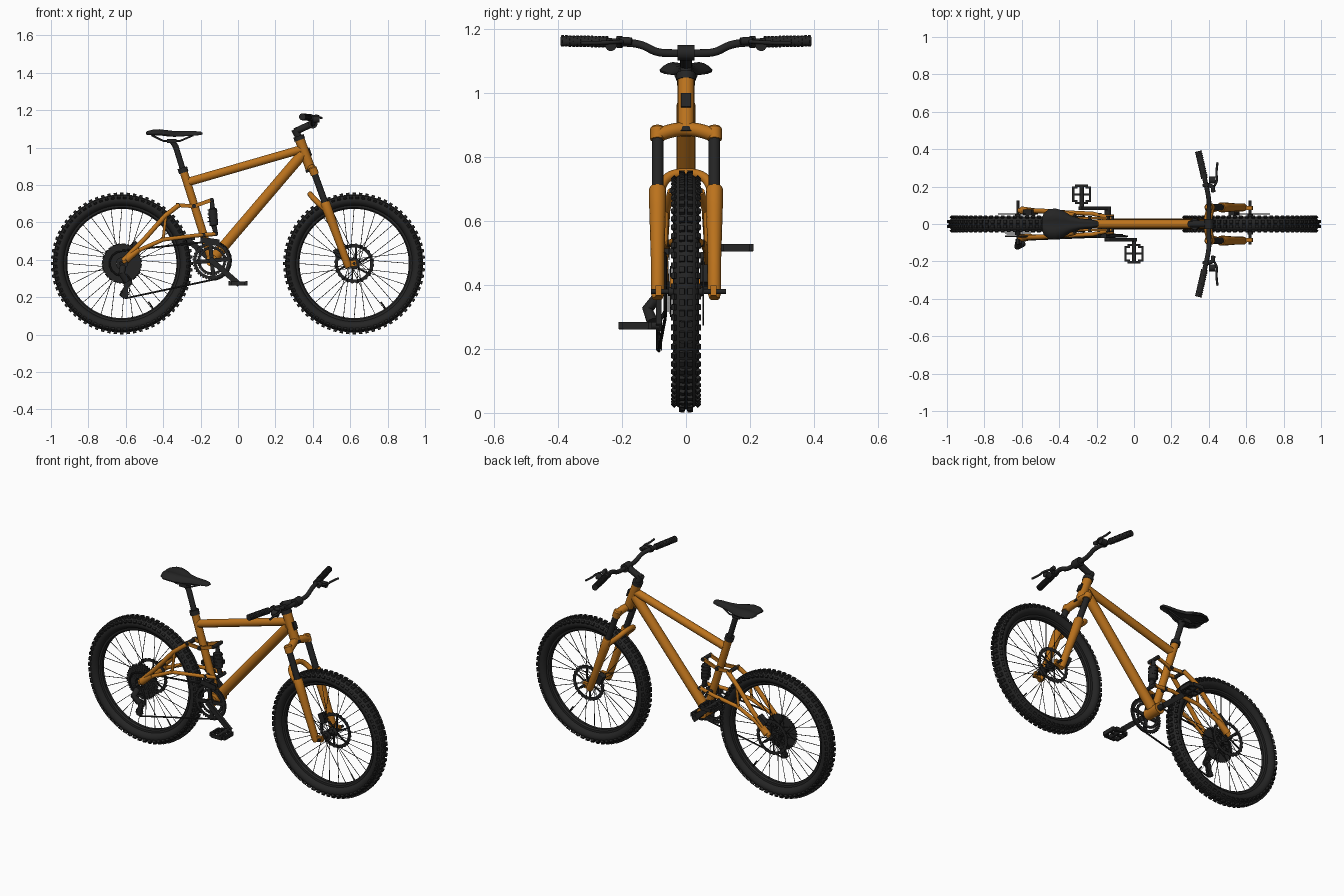
import bpy, bmesh
from math import pi, sin, cos, exp, radians, atan2, hypot
from mathutils import Matrix, Vector

if "Cube" in bpy.data.objects:
    bpy.data.objects.remove(bpy.data.objects["Cube"])


def material(name, c):
    m = bpy.data.materials.new(name)
    m.diffuse_color = (*c, 1)
    m.use_nodes = True
    m.node_tree.nodes["Principled BSDF"].inputs["Base Color"].default_value = m.diffuse_color
    return m


ORANGE = material("orange_paint", (0.50, 0.17, 0.012))
BLACK = material("black", (0.018, 0.018, 0.018))
T = Matrix.Translation
HUB_Z, RX, FX = 0.38, -0.621, 0.621


def add(name, mesh, mat):
    mesh.materials.clear()
    mesh.materials.append(mat)
    o = bpy.data.objects.new(name, mesh)
    bpy.context.collection.objects.link(o)
    return o


def from_bm(name, bm, mat):
    bmesh.ops.recalc_face_normals(bm, faces=bm.faces)
    me = bpy.data.meshes.new(name)
    bm.to_mesh(me)
    bm.free()
    return add(name, me, mat)


def tubes(name, paths, r, mat, radii=None, smooth=False, res=5):
    """Round tubes along several paths, joined in one mesh."""
    cu = bpy.data.curves.new(name + "_path", 'CURVE')
    cu.dimensions, cu.bevel_depth, cu.bevel_resolution, cu.use_fill_caps = '3D', r, res, True
    for pts in paths:
        s = cu.splines.new('NURBS' if smooth else 'POLY')
        s.points.add(len(pts) - 1)
        for i, p in enumerate(pts):
            s.points[i].co = (*p, 1)
            s.points[i].radius = radii[i] / r if radii else 1
        if smooth:
            s.order_u, s.use_endpoint_u, s.resolution_u = 3, True, 6
    tmp = bpy.data.objects.new(name + "_tmp", cu)
    bpy.context.collection.objects.link(tmp)
    me = bpy.data.meshes.new_from_object(tmp.evaluated_get(bpy.context.evaluated_depsgraph_get()))
    bpy.data.objects.remove(tmp)
    return add(name, me, mat)


def both(pts):
    """The path and its mirror image across y = 0."""
    return [pts, [(x, -y, z) for x, y, z in pts]]


def lathe(name, x, z, prof, mat, n=48, tooth=0):
    """Closed (radius, y) profile turned about the y axis; tooth cuts gaps in the outer edge."""
    bm = bmesh.new()
    top = max(r for r, _ in prof)
    rings = []
    for i in range(n):
        a = 2 * pi * i / n
        ring = []
        for r, y in prof:
            if tooth and r == top and i % 4 < 2:
                r -= tooth
            ring.append(bm.verts.new((x + r * cos(a), y, z + r * sin(a))))
        rings.append(ring)
    k = len(prof)
    for i in range(n):
        A, B = rings[i], rings[(i + 1) % n]
        for j in range(k):
            bm.faces.new((A[j], B[j], B[(j + 1) % k], A[(j + 1) % k]))
    return from_bm(name, bm, mat)


def ring(name, x, z, r0, r1, y0, y1, mat=BLACK, n=32, tooth=0):
    return lathe(name, x, z, [(r0, y0), (r1, y0), (r1, y1), (r0, y1)], mat, n, tooth)


def boxes(name, mats, mat):
    bm = bmesh.new()
    for m in mats:
        bmesh.ops.create_cube(bm, size=1, matrix=m)
    return from_bm(name, bm, mat)


def bx(loc, size, ry=0, rx=0):
    return T(loc) @ Matrix.Rotation(ry, 4, 'Y') @ Matrix.Rotation(rx, 4, 'X') @ Matrix.Diagonal((*size, 1))


def bar(a, b, w, t):
    """Flat bar in the xz plane: width w, thickness t along y."""
    a, b = Vector(a), Vector(b)
    d = b - a
    return bx((a + b) / 2, (hypot(d.x, d.z) + w * 0.6, t, w), -atan2(d.z, d.x))


def wheel(tag, cx):
    c = 2 * pi / 24
    lathe(tag + "_tyre", cx, HUB_Z, [(0.338 + 0.031 * cos(i * pi / 8), 0.04 * sin(i * pi / 8))
                                     for i in range(16)], BLACK, 96)
    lathe(tag + "_rim", cx, HUB_Z, [(0.292, -0.009), (0.299, -0.017), (0.319, -0.019),
                                    (0.319, 0.019), (0.299, 0.017), (0.292, 0.009)], BLACK, 96)
    # tread knobs: a centre pair and a staggered shoulder pair
    knobs, n = [], 68
    for i in range(n):
        for y, r, tilt, off, w in ((0.012, 0.369, 0.1, 0, 0.017), (0.035, 0.353, 0.75, 0.5, 0.014)):
            for s in (1, -1):
                a = 2 * pi * (i + off) / n
                knobs.append(T((cx, 0, HUB_Z)) @ Matrix.Rotation(a, 4, 'Y') @ T((0, s * y, r)) @
                             Matrix.Rotation(-s * tilt, 4, 'X') @ Matrix.Diagonal((0.018, w, 0.019, 1)))
    boxes(tag + "_tread_knobs", knobs, BLACK)
    # hub with two flanges, and crossed spokes
    lathe(tag + "_hub", cx, HUB_Z, [(0.004, -0.055), (0.014, -0.055), (0.014, -0.036), (0.029, -0.034),
                                    (0.029, -0.029), (0.016, -0.022), (0.016, 0.022), (0.029, 0.029),
                                    (0.029, 0.034), (0.014, 0.036), (0.014, 0.055), (0.004, 0.055)], BLACK, 24)
    sp = []
    for i in range(32):
        a, s, k = 2 * pi * i / 32, (1 if i % 2 else -1), (1 if i % 4 < 2 else -1)
        h = a + k * 1.0
        sp.append([(cx + 0.027 * cos(h), s * 0.032, HUB_Z + 0.027 * sin(h)),
                   (cx + 0.295 * cos(a), s * 0.004, HUB_Z + 0.295 * sin(a))])
    tubes(tag + "_spokes", sp, 0.0017, BLACK, res=1)
    tubes(tag + "_valve", [[(cx + q * 0.57, 0, HUB_Z - q * 0.82) for q in (0.25, 0.3)]], 0.004, BLACK, res=2)
    # brake disc on the +y side
    ring(tag + "_brake_disc", cx, HUB_Z, 0.086, 0.107, 0.052, 0.056, n=96, tooth=0.004)
    arms = []
    for i in range(6):
        a = i * pi / 3
        arms.append(bar((cx + 0.018 * cos(a), 0.054, HUB_Z + 0.018 * sin(a)),
                        (cx + 0.087 * cos(a + 0.4), 0.054, HUB_Z + 0.087 * sin(a + 0.4)), 0.01, 0.004))
    boxes(tag + "_disc_arms", arms, BLACK)
    tubes(tag + "_axle", [[(cx, -0.11, HUB_Z), (cx, 0.125, HUB_Z)]], 0.008, BLACK)


wheel("rear", RX)
wheel("front", FX)

# main frame
BB = (-0.14, 0, 0.395)
tubes("top_tube", [[(-0.262, 0, 0.817), (0.345, 0, 0.992)]], 0.023, ORANGE)
tubes("down_tube", [[(0.345, 0, 0.965), (-0.125, 0, 0.415)]], 0.029, ORANGE)
tubes("seat_tube", [[(-0.295, 0, 0.885), (-0.145, 0, 0.41)]], 0.022, ORANGE)
tubes("head_tube", [[(0.33, 0, 1.043), (0.388, 0, 0.885)]], 0.027, ORANGE)
tubes("bottom_bracket", [[(BB[0], -0.05, BB[2]), (BB[0], 0.05, BB[2])]], 0.032, ORANGE)
boxes("head_tube_plate", [bx((0.385, 0, 0.978), (0.008, 0.03, 0.045), radians(-20))], BLACK)
tubes("headset_cups", [[(0.323, 0, 1.062), (0.331, 0, 1.04)], [(0.387, 0, 0.888), (0.392, 0, 0.874)]], 0.03, BLACK)

# rear swingarm, rocker and shock
tubes("chain_stays", both([(-0.615, 0.072, 0.385), (-0.52, 0.07, 0.455), (-0.40, 0.064, 0.508),
                           (-0.22, 0.055, 0.53), (-0.115, 0.03, 0.538)]), 0.011, ORANGE)
tubes("seat_stays", both([(-0.615, 0.072, 0.395), (-0.50, 0.07, 0.51), (-0.39, 0.062, 0.635), (-0.315, 0.045, 0.693)]),
      0.013, ORANGE)
tubes("stay_braces", both([(-0.385, 0.063, 0.64), (-0.40, 0.064, 0.51)]), 0.008, ORANGE)
tubes("rear_dropouts", both([(-0.60, 0.072, 0.40), (-0.53, 0.07, 0.455)]), 0.02, ORANGE, radii=[0.022, 0.014])
boxes("rocker_links", [bar((a[0], s * 0.036, a[1]), (b[0], s * 0.03, b[1]), 0.02, 0.01) for s in (1, -1)
                       for a, b in (((-0.325, 0.692), (-0.235, 0.686)), ((-0.235, 0.686), (-0.14, 0.72)))], ORANGE)
tubes("linkage_pivots", [[(x, -w, z), (x, w, z)] for x, z, w in
                         ((-0.32, 0.692, 0.052), (-0.235, 0.688, 0.044), (-0.14, 0.72, 0.042),
                          (-0.118, 0.538, 0.042), (-0.185, 0.532, 0.058))], 0.011, BLACK)
tubes("rear_shock", [[(-0.14, 0, 0.72), (-0.137, 0, 0.675), (-0.136, 0, 0.67), (-0.129, 0, 0.585),
                      (-0.128, 0, 0.58), (-0.118, 0, 0.535)]], 0.02, BLACK,
      radii=[0.01, 0.014, 0.024, 0.024, 0.014, 0.012])
tubes("shock_collars", [[(-0.1365, 0, z), (-0.136, 0, z + 0.006)] for z in (0.60, 0.62, 0.64, 0.66)], 0.028, BLACK)

# seat post and saddle
tubes("seat_post", [[(-0.285, 0, 0.85), (-0.333, 0, 1.005), (-0.352, 0, 1.035)]], 0.016, BLACK)
ring_c = [(-0.298, 0, 0.892), (-0.290, 0, 0.866)]
tubes("seat_clamp", [ring_c], 0.027, BLACK)
tubes("saddle_rails", both([(-0.46, 0.035, 1.065), (-0.40, 0.022, 1.035), (-0.31, 0.02, 1.035), (-0.24, 0.008, 1.065)]),
      0.005, BLACK)
boxes("saddle_clamp", [bx((-0.355, 0, 1.035), (0.05, 0.055, 0.022))], BLACK)
bm = bmesh.new()
loops = []
for x, w, zt, th in ((-0.492, 0.03, 1.083, 0.012), (-0.483, 0.058, 1.09, 0.024), (-0.455, 0.079, 1.098, 0.034),
                     (-0.42, 0.083, 1.1, 0.036), (-0.38, 0.072, 1.095, 0.036), (-0.34, 0.047, 1.09, 0.034),
                     (-0.29, 0.03, 1.089, 0.03), (-0.23, 0.024, 1.089, 0.026), (-0.2, 0.018, 1.086, 0.02),
                     (-0.19, 0.009, 1.079, 0.01)):
    lp = []
    for i in range(24):
        u, v = cos(2 * pi * i / 24), sin(2 * pi * i / 24)
        z = zt - th * 0.75 * u ** 4
        z -= 0.12 * w * exp(-(u / 0.3) ** 2) if v > 0 else min(1, -2 * v) * th * 0.55
        lp.append(bm.verts.new((x, w * u, z)))
    loops.append(lp)
for A, B in zip(loops, loops[1:]):
    for j in range(24):
        bm.faces.new((A[j], A[(j + 1) % 24], B[(j + 1) % 24], B[j]))
bm.faces.new(loops[0])
bm.faces.new(loops[-1])
from_bm("saddle", bm, BLACK)


# suspension fork
def fx(z):
    return 0.402 + (0.88 - z) * 0.363


tubes("fork_crown", [[(fx(0.865), -0.09, 0.868), (fx(0.88), -0.05, 0.884), (fx(0.89) - 0.01, 0, 0.889),
                      (fx(0.88), 0.05, 0.884), (fx(0.865), 0.09, 0.868)]], 0.022, ORANGE, smooth=True)
tubes("fork_crown_ends", both([(fx(z), 0.089, z) for z in (0.896, 0.89, 0.855)]), 0.023, ORANGE,
      radii=[0.017, 0.023, 0.023])
tubes("fork_stanchions", both([(fx(z), 0.089, z) for z in (0.88, 0.66)]), 0.018, BLACK)
tubes("fork_lowers", both([(fx(z), 0.089, z) for z in (0.708, 0.70, 0.64, 0.48, 0.375, 0.358)]), 0.025, ORANGE,
      radii=[0.023, 0.027, 0.026, 0.021, 0.021, 0.016])
tubes("fork_brace", [[(0.46, -0.088, 0.675), (0.415, -0.078, 0.715), (0.39, -0.05, 0.745), (0.385, 0, 0.752),
                      (0.39, 0.05, 0.745), (0.415, 0.078, 0.715), (0.46, 0.088, 0.675)]], 0.015, ORANGE, smooth=True)
boxes("fork_dropouts", [bar((0.58, s * 0.086, 0.375), (0.624, s * 0.086, 0.382), 0.032, 0.02) for s in (1, -1)], ORANGE)
boxes("brake_calipers", [bx((0.535, 0.062, 0.43), (0.035, 0.035, 0.06), radians(-25)),
                         bx((-0.56, 0.062, 0.47), (0.06, 0.032, 0.035), radians(-40))], BLACK)

# stem, handlebar, grips and brake levers
tubes("stem", [[(0.327, 0, 1.05), (0.302, 0, 1.098)], [(0.305, 0, 1.085), (0.398, 0, 1.128)]], 0.019, BLACK)
tubes("bar_clamp", [[(0.40, -0.026, 1.127), (0.40, 0.026, 1.127)]], 0.025, BLACK)
half = [(0.40, 0.05, 1.125), (0.402, 0.095, 1.128), (0.40, 0.135, 1.152), (0.39, 0.19, 1.16), (0.345, 0.385, 1.164)]
tubes("handlebar", [[(x, -y, z) for x, y, z in half[::-1]] + half], 0.0125, BLACK, smooth=True)
p0, p1 = Vector((0.377, 0.245, 1.161)), Vector((0.344, 0.389, 1.164))
tubes("grips", both([tuple(p0), tuple(p1)]), 0.0165, BLACK)
tubes("grip_ribs", [q for i in range(13) for q in
                    both([tuple(p0.lerp(p1, i / 12.5)), tuple(p0.lerp(p1, (i + 0.5) / 12.5))])], 0.0185, BLACK)
tubes("lever_clamps", both([(0.387, 0.2, 1.16), (0.384, 0.216, 1.16)]), 0.019, BLACK)
tubes("lever_bodies", both([(0.388, 0.21, 1.158), (0.42, 0.20, 1.165), (0.425, 0.17, 1.163)]), 0.012, BLACK)
tubes("shifters", both([(0.40, 0.235, 1.15), (0.435, 0.235, 1.15)]), 0.018, BLACK)
tubes("brake_levers", both([(0.42, 0.19, 1.163), (0.448, 0.225, 1.16), (0.438, 0.275, 1.158), (0.447, 0.33, 1.157)]),
      0.006, BLACK, smooth=True)

# crankset and pedals
ring("chainring_outer", BB[0], BB[2], 0.083, 0.104, -0.068, -0.063, n=152, tooth=0.006)
ring("chainring_inner", BB[0], BB[2], 0.062, 0.08, -0.058, -0.054, n=128, tooth=0.005)
boxes("chainring_spider", [bar(BB[:1] + (-0.064,) + BB[2:], (BB[0] + 0.088 * cos(i * pi / 2 + 0.1), -0.064,
                           BB[2] + 0.088 * sin(i * pi / 2 + 0.1)), 0.022, 0.009) for i in range(4)], BLACK)
tubes("crank_axle", [[(BB[0], -0.092, BB[2]), (BB[0], 0.09, BB[2])]], 0.017, BLACK)
for tag, s in (("right", 1), ("left", -1)):
    ex, ez = BB[0] + s * 0.14, BB[2] - s * 0.122
    boxes(tag + "_crank", [bar((BB[0], -s * 0.082, BB[2]), (ex, -s * 0.088, ez), 0.03, 0.018)], BLACK)
    tubes(tag + "_pedal_axle", [[(ex, -s * 0.085, ez), (ex, -s * 0.21, ez)]], 0.012, BLACK)
    parts = [bx((ex, -s * y, ez), (0.07, 0.012, 0.022)) for y in (0.112, 0.205)]
    parts += [bx((ex + k * 0.045, -s * 0.158, ez), (0.012, 0.075, 0.024)) for k in (1, -1)]
    parts += [bx((ex + k * 0.036, -s * y, ez), (0.03, 0.011, 0.022), 0) @ Matrix.Rotation(0, 4, 'Z')
              for k in (1, -1) for y in (0.122, 0.195)]
    parts += [bx((ex, -s * 0.158, ez), (0.085, 0.01, 0.014))]
    boxes(tag + "_pedal", parts, BLACK)

# cassette, derailleurs and chain
for i in range(8):
    r = 0.108 - i * 0.0095
    y = -0.034 - i * 0.0044
    ring("cassette_cog_%d" % (i + 1), RX, HUB_Z, 0.03 if i else 0.06, r, y - 0.0022, y, n=4 * int(r * 400), tooth=0.006)
boxes("cassette_carrier", [bar((RX, -0.035, HUB_Z), (RX + 0.07 * cos(i * 1.2566), -0.035,
                           HUB_Z + 0.07 * sin(i * 1.2566)), 0.014, 0.004) for i in range(5)], BLACK)
DY = -0.085
for tag, x, z in (("upper", -0.592, 0.275), ("lower", -0.606, 0.218)):
    ring(tag + "_jockey_wheel", x, z, 0.004, 0.025, DY - 0.003, DY + 0.003, n=44, tooth=0.005)
boxes("derailleur_cage", [bar((-0.592, DY + s * 0.008, 0.28), (-0.608, DY + s * 0.008, 0.205), 0.026, 0.003)
                          for s in (1, -1)], BLACK)
tubes("derailleur_body", [[(-0.615, -0.09, 0.36), (-0.622, -0.12, 0.325), (-0.595, -0.105, 0.285)]], 0.018, BLACK)
boxes("front_derailleur", [bx((-0.15, y, 0.50), (0.10, 0.003, 0.03), radians(8)) for y in (-0.053, -0.074)] +
      [bx((-0.165, -0.045, 0.505), (0.035, 0.055, 0.02))], BLACK)
CY = -0.066
path = [(RX, CY, 0.448), (BB[0], CY, 0.498)]
path += [(BB[0] + 0.103 * sin(a), CY, BB[2] + 0.103 * cos(a)) for a in (i * pi / 12 for i in range(1, 13))]
path += [(-0.60, DY, 0.194), (-0.63, DY, 0.212), (-0.612, DY, 0.245), (-0.568, DY, 0.272), (-0.575, DY + 0.008, 0.297),
         (-0.595, CY, 0.318)]
path += [(RX + 0.066 * cos(a), CY, HUB_Z + 0.066 * sin(a)) for a in (-1.2 - i * 0.44 for i in range(9))]
path += [(RX, CY, 0.447)]
tubes("chain", [path], 0.005, BLACK, res=2)

# smooth shading with sharp edges kept
bpy.ops.object.select_all(action='SELECT')
bpy.context.view_layer.objects.active = bpy.context.selected_objects[0]
bpy.ops.object.shade_smooth_by_angle(angle=radians(35))
